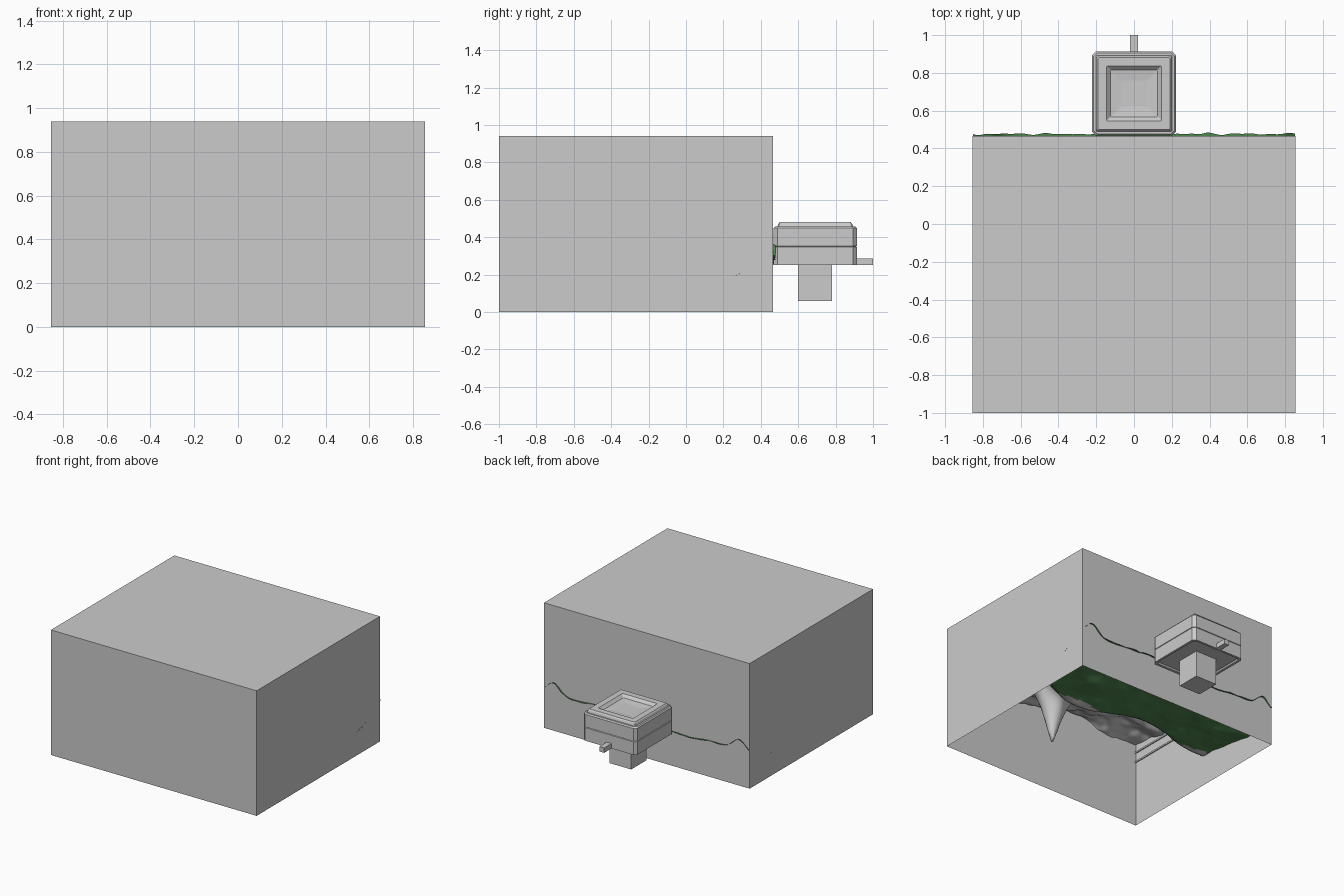
import bpy, bmesh, math
from mathutils import Vector, noise

if "Cube" in bpy.data.objects:
    bpy.data.objects.remove(bpy.data.objects["Cube"])


def material(name, rgb):
    m = bpy.data.materials.new(name)
    m.diffuse_color = (*rgb, 1)
    m.use_nodes = True
    m.node_tree.nodes["Principled BSDF"].inputs["Base Color"].default_value = m.diffuse_color
    return m


def add_object(name, bm):
    me = bpy.data.meshes.new(name)
    bm.to_mesh(me)
    bm.free()
    ob = bpy.data.objects.new(name, me)
    bpy.context.collection.objects.link(ob)
    return ob


def box(name, x0, x1, y0, y1, z0, z1, open_bottom=False):
    bm = bmesh.new()
    bmesh.ops.create_cube(bm, size=1)
    for v in bm.verts:
        v.co = Vector((x0 + (v.co.x + .5) * (x1 - x0),
                       y0 + (v.co.y + .5) * (y1 - y0),
                       z0 + (v.co.z + .5) * (z1 - z0)))
    if open_bottom:
        bm.normal_update()
        bmesh.ops.delete(bm, geom=[f for f in bm.faces if f.normal.z < -.9],
                         context='FACES_ONLY')
    return add_object(name, bm)


def square_rings(name, cy, rings):
    """Stack of chamfered squares (half size, height, chamfer), capped."""
    bm = bmesh.new()
    loops = []
    for r, z, c in rings:
        loop = []
        for sx, sy in ((1, 1), (-1, 1), (-1, -1), (1, -1)):
            pts = [(sx * r, sy * (r - c)), (sx * (r - c), sy * r)]
            if sx * sy < 0:
                pts.reverse()
            loop += [bm.verts.new((px, cy + py, z)) for px, py in pts]
        loops.append(loop)
    for a, b in zip(loops, loops[1:]):
        for i in range(8):
            j = (i + 1) % 8
            bm.faces.new((a[i], a[j], b[j], b[i]))
    bm.faces.new(loops[0][::-1])
    bm.faces.new(loops[-1])
    return add_object(name, bm)


def smooth(a, b, t):
    t = max(0, min(1, (t - a) / (b - a)))
    return t * t * (3 - 2 * t)


# Enclosure: thin-walled box, open underneath
box("enclosure", -.855, .855, -1, .465, 0, .94, open_bottom=True)

# Pair of thin rails along the inside of the left wall
for k, z in enumerate((.50, .575)):
    box(f"wall_rail_{k}", -.855, -.847, -1, -.2, z, z + .012)


# Terrain: low green meadow rising to a rocky cliff at the front
def height(x, y):
    n = noise.fractal(Vector((x * 2.6, y * 2.6, 3.7)), 1.0, 2.0, 4)
    cliff = smooth(-.2, -.5, y + .06 * math.sin(6 * x) + .05 * n)
    h = .23 + .03 * n + .42 * cliff + cliff * .05 * n
    h += .05 * smooth(.25, .47, y)
    h += .08 * math.exp(-((abs(x) - .77) / .07) ** 2) * smooth(.33, .47, y)
    h -= .05 * smooth(.6, .86, abs(x)) * math.exp(-((y - .2) / .16) ** 2)
    # Deep hollow in the rock
    pit = math.hypot(x - .24, y + .6)
    return h - .6 * math.exp(-(pit / .12) ** 1.2)


bm = bmesh.new()
NX, NY = 90, 78
grid = []
for j in range(NY + 1):
    row = []
    for i in range(NX + 1):
        x = -.853 + 1.706 * i / NX
        y = -.998 + 1.475 * j / NY
        if j == NY:
            y += .012 * noise.noise(Vector((x * 14, 0, 1)))
        # Side rims push slightly through the walls in the low stretch
        if i in (0, NX) and .18 < y < .33:
            x *= 1.003
        row.append(bm.verts.new((x, y, max(.05, height(x, y)))))
    grid.append(row)
for j in range(NY):
    for i in range(NX):
        f = bm.faces.new((grid[j][i], grid[j][i + 1],
                          grid[j + 1][i + 1], grid[j + 1][i]))
        f.smooth = True
        c = f.calc_center_median()
        edge = -.27 + .06 * math.sin(6 * c.x)
        f.material_index = 0 if c.y > edge else 1
terrain = add_object("terrain", bm)
terrain.data.materials.append(material("grass", (.08, .24, .08)))
terrain.data.materials.append(material("rock", (.7, .7, .7)))

# Control housing behind the enclosure: body, bevelled lid, recessed panel
CY = .691
square_rings("housing_base", CY, [
    (.195, .26, .01), (.205, .25, .015), (.222, .25, .02), (.222, .348, .02),
    (.217, .351, .02)])
square_rings("housing_lid", CY, [
    (.217, .351, .02), (.222, .354, .02), (.222, .448, .02), (.215, .457, .02),
    (.202, .457, .006), (.197, .472, .006), (.190, .48, .006),
    (.145, .48, .003), (.125, .46, .003), (.07, .454, .003)])

# Pedestal and lever
box("pedestal", -.09, .09, .6, .78, .06, .26)
box("lever", -.02, .02, .9, 1.0, .25, .287)
